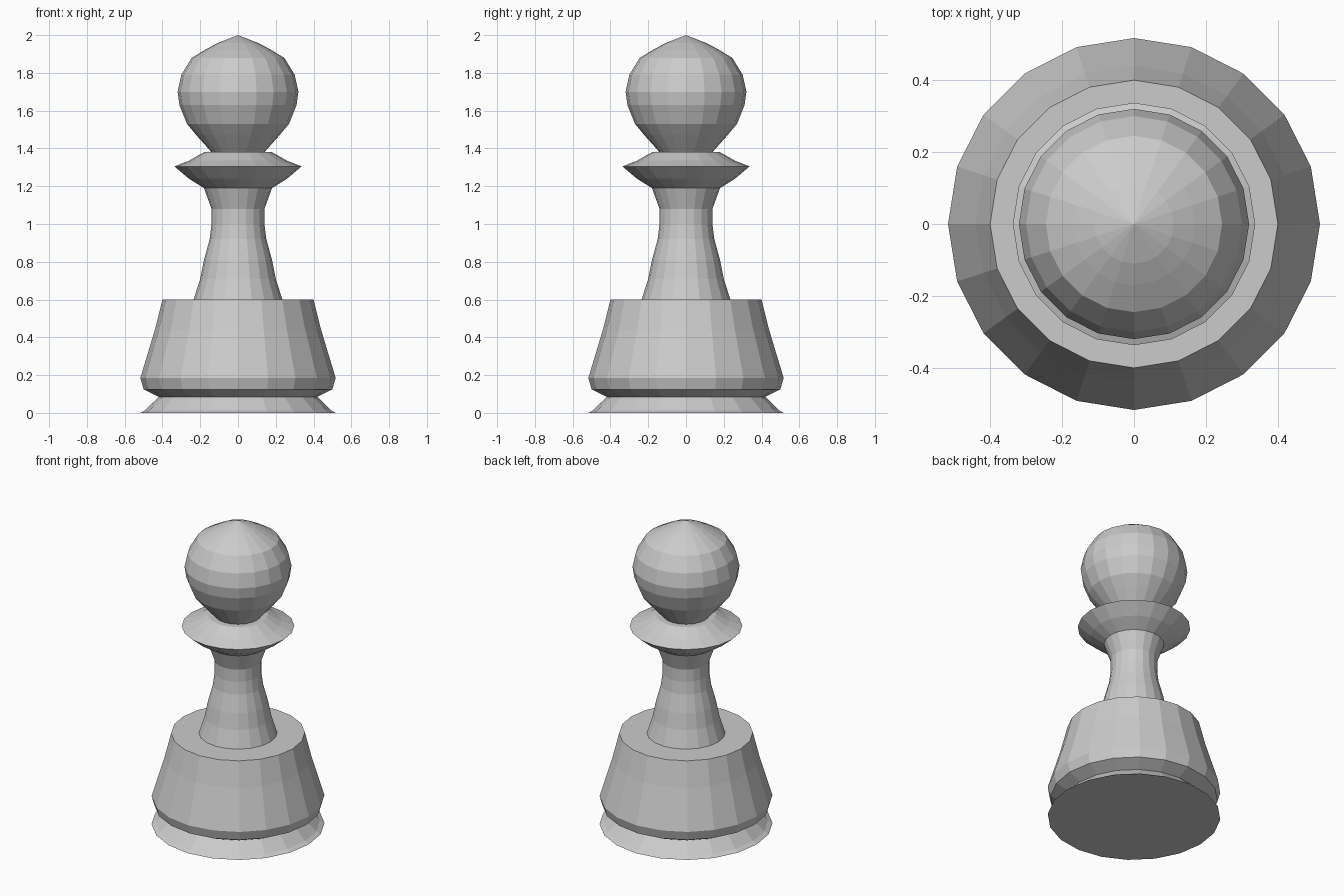
import bpy
import bmesh
from math import cos, sin, tau

SIDES = 20

cube = bpy.data.objects.get("Cube")
if cube:
    bpy.data.objects.remove(cube, do_unlink=True)

grey = bpy.data.materials.new("plain_grey")
grey.use_nodes = True
colour = (0.6, 0.6, 0.6, 1)
grey.diffuse_color = colour
grey.node_tree.nodes["Principled BSDF"].inputs["Base Color"].default_value = colour


def turned_part(name, profile):
    """Turn a (radius, height) profile about the z axis, closing both ends."""
    bm = bmesh.new()
    rings = []
    for r, z in profile:
        if r == 0:
            rings.append([bm.verts.new((0, 0, z))] * SIDES)
        else:
            rings.append([bm.verts.new((r * cos(tau * i / SIDES), r * sin(tau * i / SIDES), z))
                          for i in range(SIDES)])
    for low, high in zip(rings, rings[1:]):
        for i in range(SIDES):
            j = (i + 1) % SIDES
            corners = dict.fromkeys((low[i], low[j], high[j], high[i]))
            bm.faces.new(list(corners))
    for ring, (r, z) in zip((rings[0], rings[-1]), (profile[0], profile[-1])):
        if r > 0:
            bm.faces.new(ring)
    bmesh.ops.recalc_face_normals(bm, faces=bm.faces)
    mesh = bpy.data.meshes.new(name)
    bm.to_mesh(mesh)
    bm.free()
    mesh.materials.append(grey)
    obj = bpy.data.objects.new(name, mesh)
    bpy.context.collection.objects.link(obj)
    return obj


# Flared foot, groove and heavy tapered base
turned_part("base", [(0.517, 0), (0.49, 0.015), (0.42, 0.085), (0.5, 0.125),
                     (0.517, 0.185), (0.44, 0.44), (0.4, 0.6)])

# Slim waisted stem
turned_part("stem", [(0.235, 0.6), (0.2, 0.71), (0.18, 0.81), (0.15, 0.92),
                     (0.14, 1.0), (0.14, 1.08), (0.18, 1.19)])

# Thin sharp collar
turned_part("collar", [(0.18, 1.19), (0.26, 1.24), (0.337, 1.305),
                       (0.26, 1.335), (0.18, 1.38)])

# Round head with a slightly pointed crown
turned_part("head", [(0.14, 1.38), (0.22, 1.47), (0.27, 1.53), (0.31, 1.63),
                     (0.32, 1.7), (0.3, 1.79), (0.245, 1.88), (0.17, 1.925),
                     (0.11, 1.957), (0, 2)])
